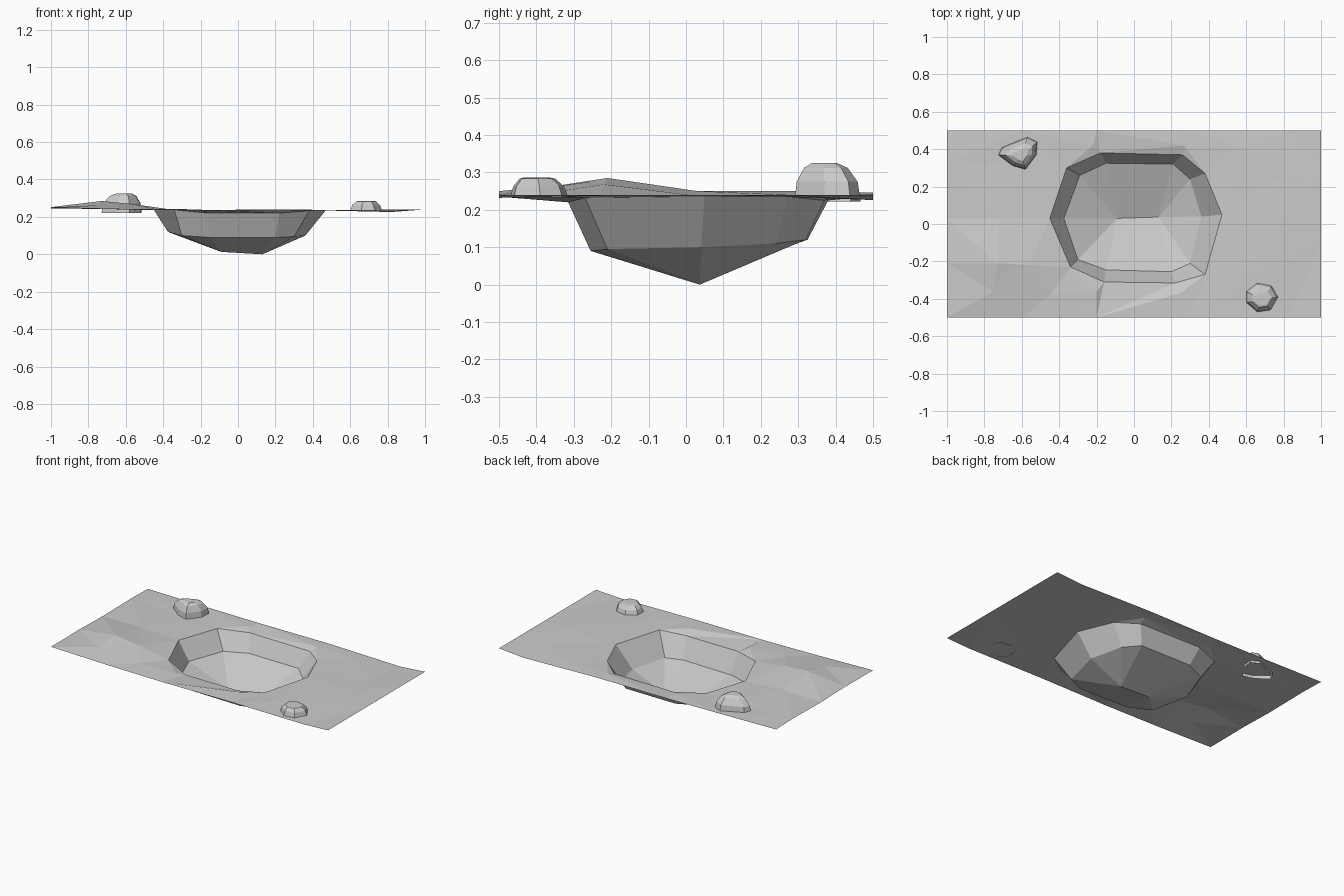
import bpy, bmesh
from mathutils import Vector
from mathutils.geometry import delaunay_2d_cdt

if "Cube" in bpy.data.objects:
    bpy.data.objects.remove(bpy.data.objects["Cube"])


def make_object(name, bm):
    mesh = bpy.data.meshes.new(name)
    bm.to_mesh(mesh)
    bm.free()
    obj = bpy.data.objects.new(name, mesh)
    bpy.context.collection.objects.link(obj)
    return obj


def bridge(bm, a, b):
    n = len(a)
    for i in range(n):
        j = (i + 1) % n
        bm.faces.new((a[i], a[j], b[j], b[i]))


# Crater rim and lower ring, counter-clockwise from the left point
rim = [(-.45, .03, .237), (-.34, -.23, .237), (-.16, -.31, .22), (.22, -.315, .22),
       (.38, -.27, .232), (.47, .05, .236), (.38, .27, .235), (.26, .37, .225),
       (-.18, .38, .225), (-.36, .30, .235)]
lower = [(-.375, .03, .12), (-.30, -.19, .10), (-.15, -.245, .09), (.20, -.255, .09),
         (.30, -.21, .095), (.36, .04, .10), (.30, .24, .11), (.21, .32, .12),
         (-.15, .325, .12), (-.29, .26, .12)]

# Crater bowl: steep wall and a floor falling to a short valley line
bm = bmesh.new()
r = [bm.verts.new(p) for p in rim]
w = [bm.verts.new(p) for p in lower]
bridge(bm, r, w)
left, right = bm.verts.new((-.09, .03, .013)), bm.verts.new((.13, .037, 0))
for i in range(10):
    j = (i + 1) % 10
    if i in (2, 7):
        ends = (right, left) if i == 2 else (left, right)
        bm.faces.new((w[i], w[j], *ends))
    else:
        bm.faces.new((w[i], w[j], right if 3 <= i <= 6 else left))
make_object("crater_bowl", bm)

# Ground sheet: triangulated rectangle around the rim with a low bank at left
border = [(-1, -.5, .25), (-.6, -.5, .24), (-.2, -.5, .235), (.3, -.5, .237), (.83, -.5, .232),
          (1, -.5, .24), (1, -.1, .24), (1, .25, .24), (1, .5, .24), (.82, .5, .226),
          (.3, .5, .238), (-.2, .5, .237), (-.6, .5, .24), (-1, .5, .246),
          (-1, .33, .25), (-1, .03, .246), (-1, -.21, .252), (-1, -.35, .25)]
inner = [(-.73, -.21, .285), (-.70, -.25, .276), (-.75, -.36, .262), (-.72, .03, .25),
         (-.55, .32, .238), (-.56, -.22, .268), (-.45, -.38, .243),
         (-.20, -.36, .24), (.25, -.37, .24), (.50, -.36, .236),
         (.80, .26, .235), (.82, .05, .24), (.55, .42, .236),
         (.27, .42, .24), (-.22, .42, .24)]
pts = rim + border + inner
loop = lambda s, n: [(s + i, s + (i + 1) % n) for i in range(n)]
edges = loop(0, len(rim)) + loop(len(rim), len(border))
co, _, tris, origin, _, _ = delaunay_2d_cdt([Vector(p[:2]) for p in pts], edges, [], 0, 1e-5)
bm = bmesh.new()
vs = [bm.verts.new((c.x, c.y, pts[o[0]][2])) for c, o in zip(co, origin)]
for t in tris:
    if not all(origin[i][0] < len(rim) for i in t):
        f = bm.faces.new([vs[i] for i in t])
        f.normal_update()
        if f.normal.z < 0:
            f.normal_flip()
make_object("ground_sheet", bm)


# Rocks: open-bottomed faceted domes lofted from a footprint
def rock(name, outline, top, levels):
    bm = bmesh.new()
    rings = [[bm.verts.new((top[0] + (x - top[0]) * s, top[1] + (y - top[1]) * s, z))
              for x, y in outline] for s, z in levels]
    for a, b in zip(rings, rings[1:]):
        bridge(bm, a, b)
    bm.faces.new(rings[-1])
    make_object(name, bm)


rock("large_rock",
     [(-.73, .37), (-.65, .31), (-.58, .29), (-.52, .37), (-.515, .44), (-.57, .467), (-.71, .41)],
     (-.60, .365), [(1, .222), (.92, .275), (.66, .312), (.38, .325)])
rock("small_rock",
     [(.60, -.42), (.66, -.47), (.73, -.46), (.77, -.39), (.735, -.33), (.66, -.315), (.60, -.36)],
     (.685, -.405), [(1, .233), (.88, .262), (.62, .283), (.45, .286)])
